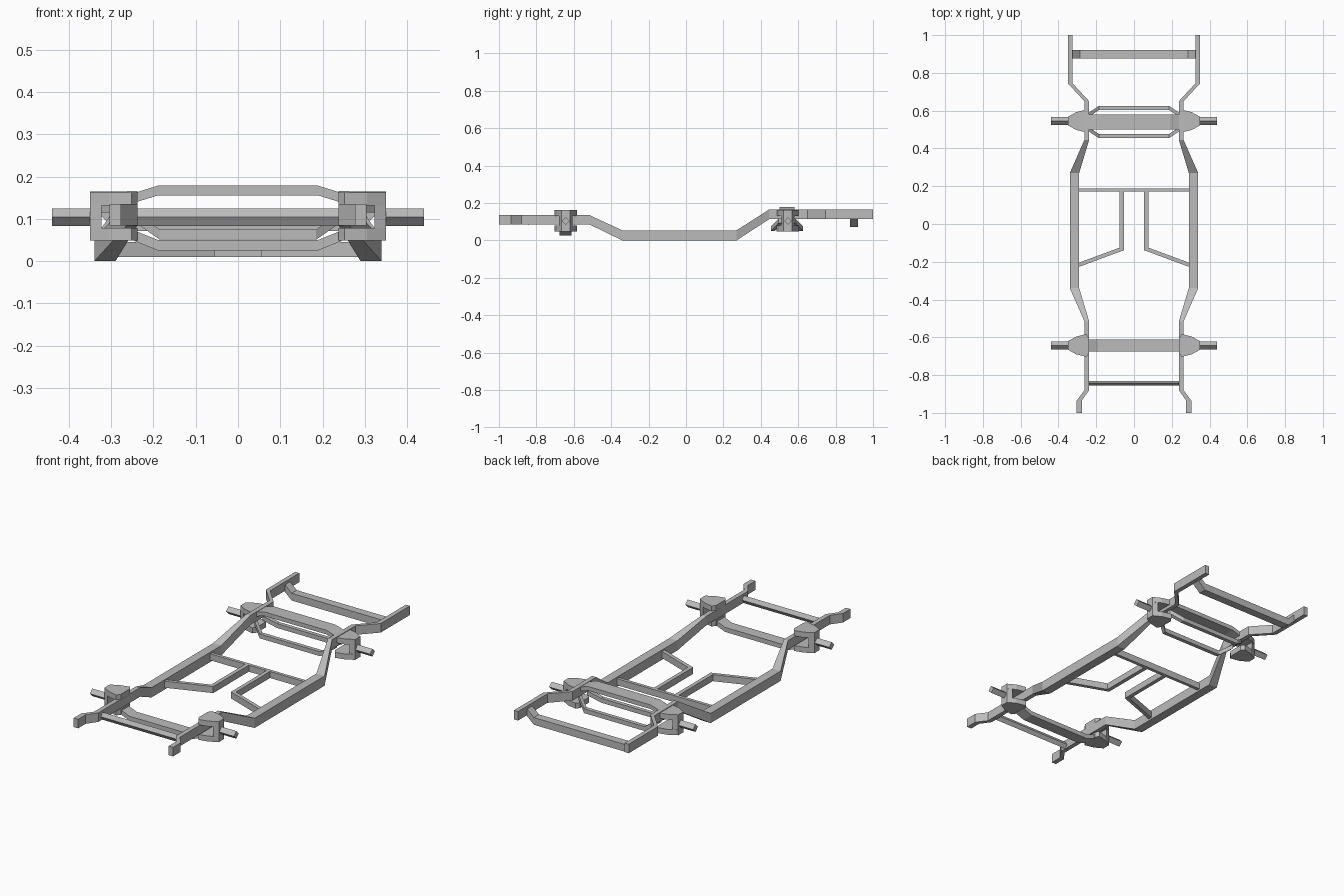
import bpy
import bmesh

cube = bpy.data.objects.get("Cube")
if cube:
    bpy.data.objects.remove(cube, do_unlink=True)

steel = bpy.data.materials.new("grey_steel")
steel.use_nodes = True
colour = (0.5, 0.5, 0.5, 1)
steel.diffuse_color = colour
steel.node_tree.nodes["Principled BSDF"].inputs["Base Color"].default_value = colour

SQUARE = [(-.5, -.5), (.5, -.5), (.5, .5), (-.5, .5)]
DIAMOND = [(0, -.5), (.5, 0), (0, .5), (-.5, 0)]


def sweep(name, stations, axis="x", shape=SQUARE, side=1):
    """Join cross-sections (x, y, z, width, height) set square to an axis."""
    bm = bmesh.new()
    rings = []
    for x, y, z, w, h in stations:
        ring = []
        for u, v in shape:
            dx, dy = (0, u * w) if axis == "x" else (u * w, 0)
            ring.append(bm.verts.new((side * (x + dx), y + dy, z + v * h)))
        rings.append(ring)
    for a, b in zip(rings, rings[1:]):
        for i in range(4):
            j = (i + 1) % 4
            bm.faces.new((a[i], a[j], b[j], b[i]))
    bm.faces.new(rings[0])
    bm.faces.new(rings[-1])
    bmesh.ops.recalc_face_normals(bm, faces=bm.faces)
    mesh = bpy.data.meshes.new(name)
    bm.to_mesh(mesh)
    bm.free()
    mesh.materials.append(steel)
    obj = bpy.data.objects.new(name, mesh)
    bpy.context.collection.objects.link(obj)


def across(name, half, shape=SQUARE):
    """Sweep a symmetric bar from its left half, listed from outside in."""
    sweep(name, half + [(-x, *rest) for x, *rest in reversed(half)], "x", shape)


RAIL = [(.29, -1, .11, .027, .05), (.29, -.935, .11, .027, .05),
        (.25, -.88, .11, .025, .05), (.25, -.515, .11, .025, .05),
        (.315, -.34, .027, .05, .054), (.315, .27, .027, .05, .054),
        (.25, .445, .14, .025, .052), (.25, .65, .14, .025, .05),
        (.338, .745, .14, .025, .05), (.338, 1, .14, .025, .05)]
PLATE = [(.238, .08), (.252, .12), (.305, .095), (.35, .045)]
FRONT_Y, REAR_Y = -.643, .545

for label, side in (("left", 1), ("right", -1)):
    # Side rail and the angled brace behind the centre
    sweep(f"{label}_rail", RAIL, "y", SQUARE, side)
    sweep(f"{label}_centre_bar", [(.065, .18, .028, .022, .036),
          (.065, -.13, .028, .022, .036)], "y", SQUARE, side)
    sweep(f"{label}_angled_brace", [(.054, -.128, .028, .022, .036),
          (.3, -.219, .028, .022, .036)], "x", SQUARE, side)
    # Open axle housings with stub axles
    for end, y in (("front", FRONT_Y), ("rear", REAR_Y)):
        for part, z in (("top", .147), ("bottom", .064)):
            sweep(f"{end}_{label}_housing_{part}",
                  [(x, y, z, w, .03) for x, w in PLATE], "x", SQUARE, side)
        sweep(f"{end}_{label}_housing_post",
              [(.323, y, .105, .07, .06), (.35, y, .105, .045, .06)],
              "x", SQUARE, side)
        sweep(f"{end}_{label}_stub_axle",
              [(.34, y, .104, .042, .042), (.44, y, .104, .042, .042)],
              "x", DIAMOND, side)

# Front end bars
across("front_tie_bar", [(.25, -.843, .104, .026, .042)], DIAMOND)
across("front_dropped_beam", [(.245, FRONT_Y, .06, .064, .025),
                              (.19, FRONT_Y, .038, .064, .025)])

# Rear axle arch and the two lower loops
across("rear_arched_beam", [(.245, .54, .15, .08, .023),
                            (.19, .54, .167, .08, .023)])
for label, s in (("front", -1), ("back", 1)):
    across(f"rear_{label}_lower_loop",
           [(.245, .54 + s * .035, .105, .022, .024),
            (.185, .54 + s * .075, .063, .022, .024)])

# Centre and rear crossmembers
across("centre_crossmember", [(.3, .18, .028, .018, .036)])
across("rear_crossmember", [(.33, .898, .132, .045, .04),
                            (.285, .898, .092, .045, .04)])
